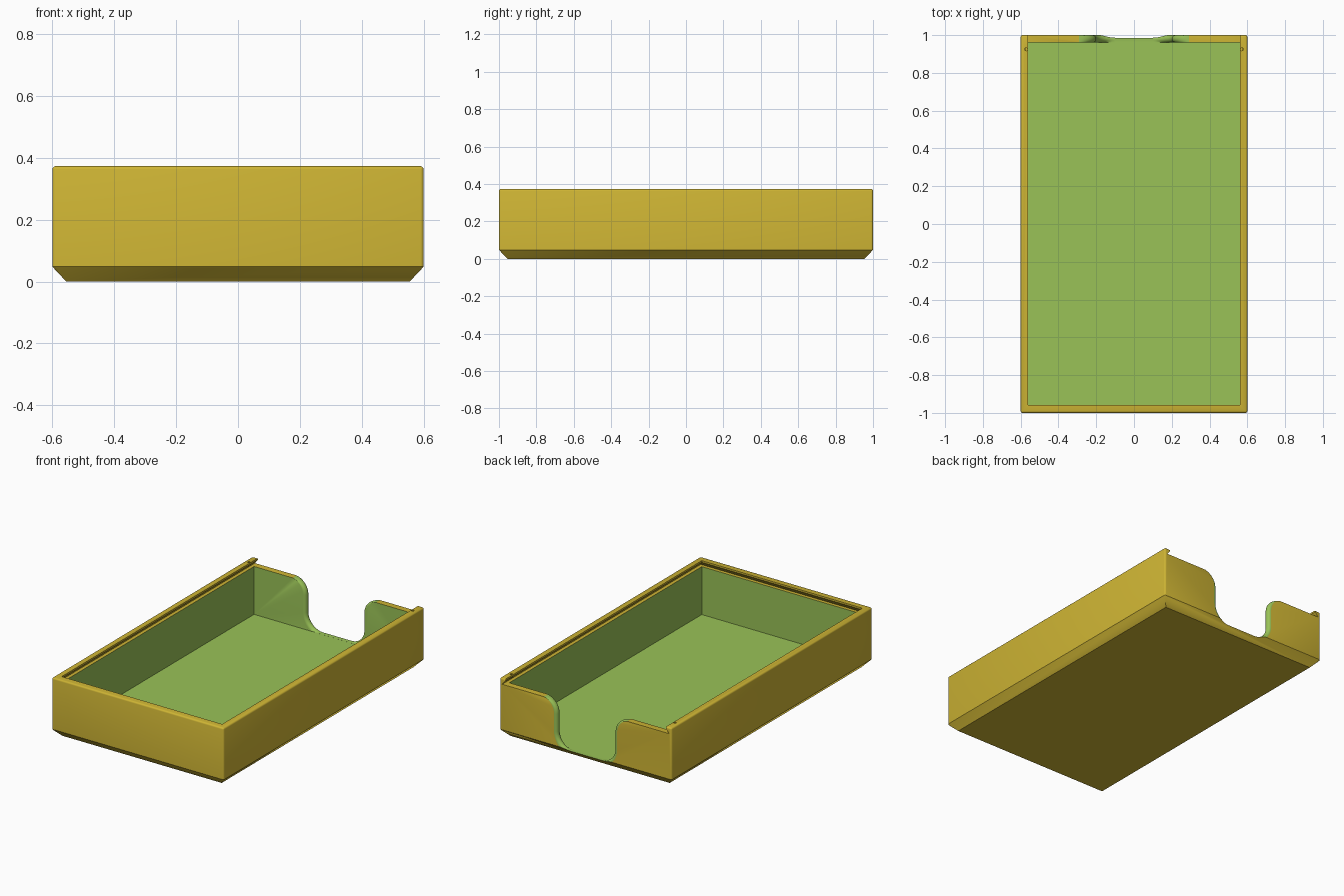
import bpy, bmesh, math
from mathutils import Matrix

cube = bpy.data.objects.get("Cube")
if cube:
    bpy.data.objects.remove(cube, do_unlink=True)

HX, HY, TOP = 0.6, 1.0, 0.373       # outer half sizes and height
IX, IY = 0.56, 0.957                # cavity half sizes
FLOOR, LEDGE = 0.033, 0.335         # cavity floor and lid ledge heights
CHAMFER = 0.045


def make_material(name, color):
    mat = bpy.data.materials.new(name)
    mat.use_nodes = True
    mat.diffuse_color = color
    mat.node_tree.nodes["Principled BSDF"].inputs["Base Color"].default_value = color
    return mat


yellow = make_material("mustard yellow", (0.62, 0.46, 0.034, 1))
green = make_material("leaf green", (0.32, 0.54, 0.095, 1))


def make_object(name, bm, mat):
    bmesh.ops.recalc_face_normals(bm, faces=bm.faces)
    mesh = bpy.data.meshes.new(name)
    bm.to_mesh(mesh)
    bm.free()
    obj = bpy.data.objects.new(name, mesh)
    bpy.context.collection.objects.link(obj)
    mesh.materials.append(mat)
    return obj


def loft(rings):
    """Closed solid through a list of equal-length point rings."""
    bm = bmesh.new()
    loops = [[bm.verts.new(p) for p in ring] for ring in rings]
    n = len(loops[0])
    for a, b in zip(loops, loops[1:]):
        for i in range(n):
            j = (i + 1) % n
            bm.faces.new((a[i], a[j], b[j], b[i]))
    bm.faces.new(loops[0])
    bm.faces.new(loops[-1])
    return bm


def rect(x, y0, y1, z):
    return [(-x, y0, z), (x, y0, z), (x, y1, z), (-x, y1, z)]


# Outer body: chamfered underside, rounded upright and top edges
bm = loft([rect(HX - CHAMFER, CHAMFER - HY, HY - CHAMFER, 0),
           rect(HX, -HY, HY, CHAMFER + 0.003), rect(HX, -HY, HY, TOP)])
edges = [e for e in bm.edges if max(v.co.z for v in e.verts) > TOP - 0.01]
bmesh.ops.bevel(bm, geom=edges, offset=0.01, segments=3, profile=0.5, affect='EDGES')
box = make_object("tray_box", bm, yellow)

cutters = []

# Undercut lid slot, open at the back
under, lip = 0.022, TOP - 0.011
slot = loft([rect(IX + under, -IY - under, 1.1, LEDGE),
             rect(IX, -IY, 1.1, lip), rect(IX, -IY, 1.1, TOP + 0.05)])
cutters.append(make_object("lid_slot_cutter", slot, yellow))

# Small catch holes near the back of both lips
for side in (-1, 1):
    bm = bmesh.new()
    bmesh.ops.create_cone(bm, cap_ends=True, segments=16, radius1=0.008, radius2=0.008,
                          depth=0.08, matrix=Matrix.Translation((side * 0.571, 0.925, 0.385)))
    cutters.append(make_object("catch_hole_cutter", bm, yellow))

# Inner cavity
cavity = loft([rect(IX, -IY, 0.96, FLOOR), rect(IX, -IY, 0.96, LEDGE + 0.01)])
cutters.append(make_object("cavity_cutter", cavity, green))

# Finger notch in the back wall, with a rounded rim
LOW, R_LOW, R_TOP, X_SIDE, STEPS = FLOOR + 0.001, 0.1, 0.09, 0.2, 10


def notch_ring(y, off, inner):
    half = []
    for i in range(STEPS + 1):      # lower curve
        a = math.pi / 2 * i / STEPS
        r = R_LOW + off
        half.append((X_SIDE - R_LOW + r * math.sin(a), LOW + R_LOW - r * math.cos(a)))
    for i in range(STEPS + 1):      # upper curve, where the rounding fades out
        a = math.pi / 2 * i / STEPS
        r = R_TOP - off * math.cos(a)
        half.append((X_SIDE + R_TOP - r * math.cos(a), LEDGE - R_TOP + r * math.sin(a)))
    half.append((X_SIDE + R_TOP, LEDGE + 0.01))
    if inner:
        half = [(x, max(z, FLOOR + 0.0003)) for x, z in half]
    return [(x, y, z) for x, z in half] + [(-x, y, z) for x, z in reversed(half)]


rings = [notch_ring(0.95, 0.02, True)]
for k in range(-5, 6):
    a = math.pi / 2 * k / 5
    rings.append(notch_ring(0.98 + 0.02 * math.sin(a), 0.02 * (1 - math.cos(a)), k < 0))
rings.append(notch_ring(1.02, 0.02, False))
bm = loft(rings)
bmesh.ops.remove_doubles(bm, verts=bm.verts, dist=0.00001)
cutters.append(make_object("finger_notch_cutter", bm, green))

# Carve the box, keeping each cutter's colour on the faces it makes
bpy.context.view_layer.objects.active = box
box.select_set(True)
box.data.materials.append(green)
for cutter in cutters:
    mod = box.modifiers.new("carve", 'BOOLEAN')
    mod.operation = 'DIFFERENCE'
    mod.solver = 'EXACT'
    mod.material_mode = 'TRANSFER'
    mod.object = cutter
    bpy.ops.object.modifier_apply(modifier=mod.name)
for cutter in cutters:
    bpy.data.objects.remove(cutter, do_unlink=True)
bpy.ops.object.shade_smooth_by_angle(angle=math.radians(30))
